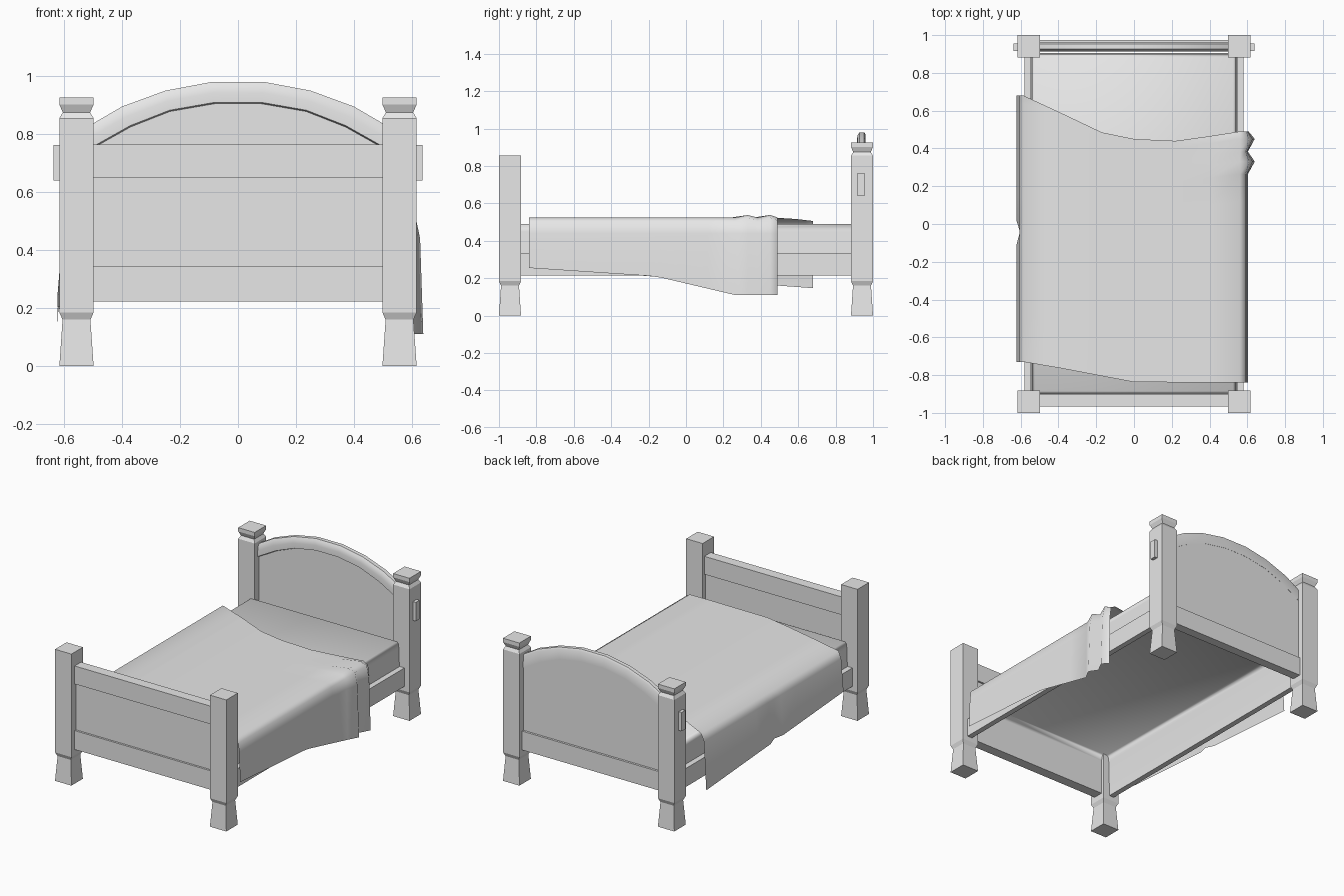
import bpy, bmesh, math

cube = bpy.data.objects.get("Cube")
if cube:
    bpy.data.objects.remove(cube, do_unlink=True)

grey = bpy.data.materials.new("plain_grey")
grey.use_nodes = True
grey.diffuse_color = (0.8, 0.8, 0.8, 1)
grey.node_tree.nodes["Principled BSDF"].inputs["Base Color"].default_value = (0.8, 0.8, 0.8, 1)


def finish(name, bm, smooth=None):
    mesh = bpy.data.meshes.new(name)
    bm.to_mesh(mesh)
    bm.free()
    mesh.materials.append(grey)
    ob = bpy.data.objects.new(name, mesh)
    bpy.context.collection.objects.link(ob)
    if smooth:
        bpy.ops.object.select_all(action='DESELECT')
        ob.select_set(True)
        bpy.context.view_layer.objects.active = ob
        bpy.ops.object.shade_smooth_by_angle(angle=math.radians(smooth))
    return ob


def box(name, x, y, z):
    bm = bmesh.new()
    bmesh.ops.create_cube(bm, size=1)
    for v in bm.verts:
        v.co = [r[0] + (c + 0.5) * (r[1] - r[0]) for c, r in zip(v.co, (x, y, z))]
    return finish(name, bm)


def skin(bm, rings, closed):
    """Join neighbouring rows of points with quads."""
    rows = [[bm.verts.new(p) for p in ring] for ring in rings]
    n = len(rows[0])
    for a, b in zip(rows, rows[1:]):
        for i in range(n if closed else n - 1):
            j = (i + 1) % n
            bm.faces.new((a[i], a[j], b[j], b[i]))
    return rows


def rect(cx, cy, hx, hy, z):
    return [(cx + sx * hx, cy + sy * hy, z) for sx, sy in ((-1, -1), (1, -1), (1, 1), (-1, 1))]


def post(name, cx, cy, levels):
    bm = bmesh.new()
    rows = skin(bm, [rect(cx, cy, h, h, z) for z, h in levels], True)
    bm.faces.new(rows[0][::-1])
    bm.faces.new(rows[-1])
    finish(name, bm)


# Corner posts, the rear ones with a necked cap
W = 0.059
foot = [(0, W), (0.16, 0.048), (0.185, W), (0.855, W)]
cap = [(0.875, 0.047), (0.902, W), (0.927, W)]
for side, s in (("left", 1), ("right", -1)):
    post("front_post_" + side, s * 0.557, -0.941, foot)
    post("rear_post_" + side, s * 0.557, 0.941, foot + cap)
    box("side_rail_" + side, sorted((s * 0.545, s * 0.58)), (-0.9, 0.9), (0.215, 0.335))
    box("tenon_" + side, sorted((s * 0.6, s * 0.637)), (0.917, 0.955), (0.64, 0.762))

# Footboard
box("footboard_top_rail", (-0.52, 0.52), (-0.966, -0.9), (0.648, 0.765))
box("footboard_panel", (-0.52, 0.52), (-0.953, -0.912), (0.34, 0.65))
box("footboard_bottom_rail", (-0.52, 0.52), (-0.966, -0.9), (0.222, 0.345))

# Headboard with an arched panel and a rounded arched rim
half = [(0.09, 0.98, 0.08, 0.905), (0.25, 0.95, 0.235, 0.878),
        (0.4, 0.895, 0.37, 0.825), (0.52, 0.825, 0.5, 0.752)]
arch = [(-a, b, -c, d) for a, b, c, d in reversed(half)] + half

bm = bmesh.new()
sections = []
for ox, oz, ix, iz in arch:
    sections.append([(ix, 0.925, 0.23), (ix, 0.925, iz + 0.02),
                     (ix, 0.96, iz + 0.02), (ix, 0.96, 0.23)])
rows = skin(bm, sections, True)
bm.faces.new(rows[0])
bm.faces.new(rows[-1][::-1])
bmesh.ops.recalc_face_normals(bm, faces=bm.faces)
finish("headboard_panel", bm)

rim = [(0.925, 0), (0.914, 0.06), (0.914, 0.5), (0.918, 0.8), (0.927, 1),
       (0.953, 1), (0.96, 0.85), (0.961, 0)]
bm = bmesh.new()
rows = skin(bm, [[(ix + (ox - ix) * t, y, iz + (oz - iz) * t) for y, t in rim]
                 for ox, oz, ix, iz in arch], True)
bm.faces.new(rows[0])
bm.faces.new(rows[-1][::-1])
bmesh.ops.recalc_face_normals(bm, faces=bm.faces)
finish("headboard_rim", bm, 50)
box("headboard_bottom_rail", (-0.52, 0.52), (0.915, 0.974), (0.222, 0.345))

# Mattress: a soft shell open underneath
bm = bmesh.new()
rows = skin(bm, [rect(0, 0, 0.545, 0.905, 0.25), rect(0, 0, 0.54, 0.9, 0.45),
                 rect(0, 0, 0.535, 0.893, 0.482), rect(0, 0, 0.525, 0.885, 0.49)], True)
bm.faces.new(rows[-1])
finish("mattress", bm, 80)


# Blanket: a draped sheet, each column runs from the foot to the head
def curve(points, t):
    for (a, p), (b, q) in zip(points, points[1:]):
        if t <= b:
            return p + (q - p) * (t - a) / (b - a)
    return points[-1][1]


# x, height, foot y, head y
columns = [(-0.622, 0.2, -0.73, 0.68), (-0.605, 0.46, -0.73, 0.68), (-0.585, 0.506, -0.73, 0.68),
           (-0.38, 0.517, -0.765, 0.585), (-0.17, 0.523, -0.805, 0.485), (0, 0.525, -0.837, 0.45),
           (0.22, 0.525, -0.838, 0.44), (0.4, 0.525, -0.84, 0.465), (0.56, 0.524, -0.84, 0.49),
           (0.59, 0.505, -0.84, 0.49), (0.598, 0.44, -0.84, 0.49), (0.603, 0.2, -0.84, 0.49)]
steps = [0, 0.17, 0.34, 0.44, 0.485, 0.53, 0.62, 0.72, 0.83, 0.88, 0.92, 0.97, 1]
hem_left = [(0, 0.25), (1, 0.147)]
hem_right = [(0, 0.255), (0.51, 0.21), (0.83, 0.11), (1, 0.11)]
folds = [(0, 0), (0.83, 0), (0.88, 1), (0.92, 0), (0.97, 1), (1, 0.1)]
crease = [(0, 0), (0.44, 0), (0.485, 1), (0.53, 0), (1, 0)]
last = len(columns) - 1
grid = []
for t in steps:
    row = []
    for i, (x, z, y0, y1) in enumerate(columns):
        if i == 0:
            z = curve(hem_left, t)
            x += 0.02 * curve(crease, t)
        elif i == last:
            z = curve(hem_right, t)
            x += 0.036 * curve(folds, t)
        elif i == last - 1:
            x += 0.03 * curve(folds, t)
        elif i == last - 2:
            x += 0.02 * curve(folds, t)
            z += 0.02 * curve(folds, t)
        elif i == last - 3:
            z += 0.014 * curve(folds, t)
        row.append((x, y0 + (y1 - y0) * t, z))
    grid.append(row)
bm = bmesh.new()
skin(bm, grid, False)
finish("blanket", bm, 80)
